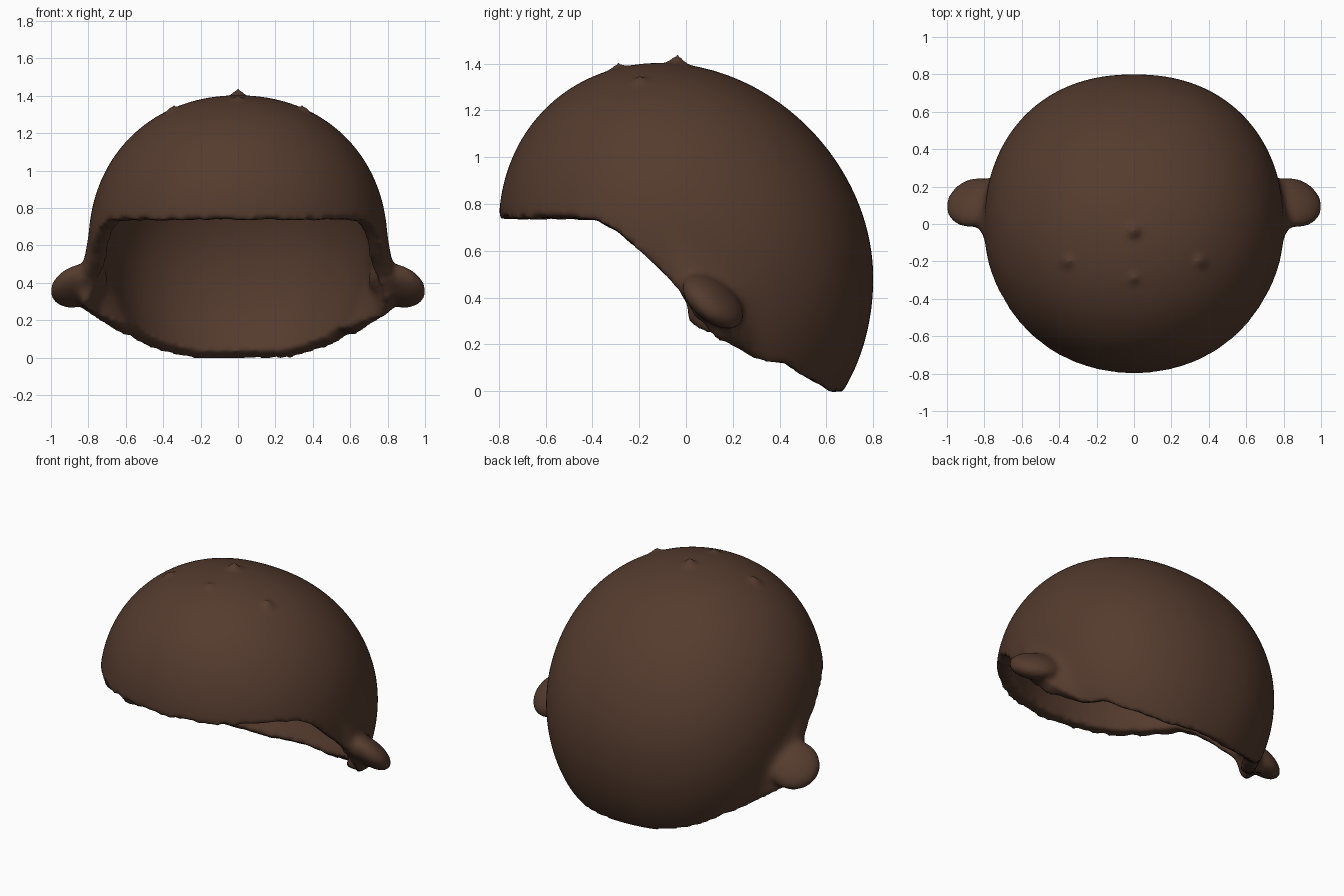
import bpy, bmesh, math, random
from mathutils import Matrix, Vector

if "Cube" in bpy.data.objects:
    bpy.data.objects.remove(bpy.data.objects["Cube"])

random.seed(4)
SEG, ROWS = 160, 48
RIM = [(-0.9, .735), (-.42, .735), (-.3, .68), (-.1, .495), (0, .385), (.1, .31),
       (.22, .225), (.3, .13), (.42, .105), (.52, .045), (.63, -.015), (.9, -.015)]


def rim_height(y):
    for (y0, z0), (y1, z1) in zip(RIM, RIM[1:]):
        if y <= y1:
            return z0 + (z1 - z0) * (y - y0) / (y1 - y0)
    return 0


def dome(a, phi):
    # slightly boxy sphere, sheared to sit higher at the front, longer at the nape
    x, y, z = math.cos(phi) * math.cos(a), math.cos(phi) * math.sin(a), math.sin(phi)
    p = 2.13 + .07 * math.sin(a)
    k = .8 / (abs(x) ** p + math.hypot(y, z) ** p) ** (1 / p)
    x, y, z = k * x, k * y, k * z
    if z < 0:
        z *= 1 + .15 * max(0, math.sin(a))
    return Vector((x, y, .595 - .14 * y + z))


def flare(p, d):
    # the rim bends gently outwards beside the ears (d = angle above rim)
    across = math.exp(-abs((p.y - .11) / .15) ** 4)
    p.x += math.copysign(.1 * across * max(0, 1 - d / .32) ** 1.3, p.x)
    return p


def rim_angle(a):
    lo, hi = -1.3, 1.2
    for _ in range(40):
        mid = (lo + hi) / 2
        p = dome(a, mid)
        lo, hi = (mid, hi) if p.z < rim_height(p.y) else (lo, mid)
    return hi


def make_object(name, bm):
    bmesh.ops.recalc_face_normals(bm, faces=bm.faces)
    mesh = bpy.data.meshes.new(name)
    bm.to_mesh(mesh)
    bm.free()
    ob = bpy.data.objects.new(name, mesh)
    bpy.context.collection.objects.link(ob)
    return ob


# Hair shell with a slightly ragged rim
bm = bmesh.new()
angles = [2 * math.pi * i / SEG for i in range(SEG)]
starts = [rim_angle(a) for a in angles]
rings = []
for r in range(ROWS):
    t = (r / ROWS) ** 1.2
    ring = []
    for i, a in enumerate(angles):
        phi = starts[i] * (1 - t) + math.pi / 2 * t
        ragged = random.uniform(0, .015) if r == 0 else 0
        ring.append(bm.verts.new(flare(dome(a, phi + ragged), phi - starts[i])))
    rings.append(ring)
for low, high in zip(rings, rings[1:]):
    for i in range(SEG):
        j = (i + 1) % SEG
        bm.faces.new((low[i], low[j], high[j], high[i]))
crown = bm.verts.new(dome(0, math.pi / 2))
for i in range(SEG):
    bm.faces.new((rings[-1][i], rings[-1][(i + 1) % SEG], crown))
hair = make_object("hair_cap", bm)
solid = hair.modifiers.new("thickness", 'SOLIDIFY')
solid.thickness = .09
solid.offset = -1
bpy.context.view_layer.objects.active = hair
hair.select_set(True)
bpy.ops.object.modifier_apply(modifier=solid.name)

# Flipped-out side locks: flattened lobes lying along the sloping rim
bm = bmesh.new()
for s in (-1, 1):
    out = Vector((s * .9, 0, -.38)).normalized()
    along = Vector((0, .75, -.6))
    along = (along - out * along.dot(out)).normalized()
    basis = Matrix((out, along, out.cross(along))).transposed().to_4x4()
    bmesh.ops.create_uvsphere(bm, u_segments=32, v_segments=20, radius=1,
                              matrix=Matrix.Translation((s * .85, .115, .385)) @ basis
                              @ Matrix.Diagonal((.16, .155, .075, 1)))
# Small tufts on the crown
for x, y, z in ((0, -.04, 1.395), (0, -.29, 1.36), (.35, -.2, 1.305), (-.35, -.2, 1.305)):
    bmesh.ops.create_cone(bm, cap_ends=True, segments=16, radius1=.08, radius2=.01,
                          depth=.09, matrix=Matrix.Translation((x, y, z)))
locks = make_object("locks_and_tufts", bm)

# Blend everything into one smooth skin
locks.select_set(True)
bpy.ops.object.join()
remesh = hair.modifiers.new("blend", 'REMESH')
remesh.mode = 'VOXEL'
remesh.voxel_size = .018
remesh.use_smooth_shade = True
smooth = hair.modifiers.new("soften", 'SMOOTH')
smooth.factor = .5
smooth.iterations = 5

mat = bpy.data.materials.new("dark_brown")
mat.diffuse_color = (.09, .044, .027, 1)
mat.use_nodes = True
mat.node_tree.nodes["Principled BSDF"].inputs["Base Color"].default_value = mat.diffuse_color
hair.data.materials.clear()
hair.data.materials.append(mat)
